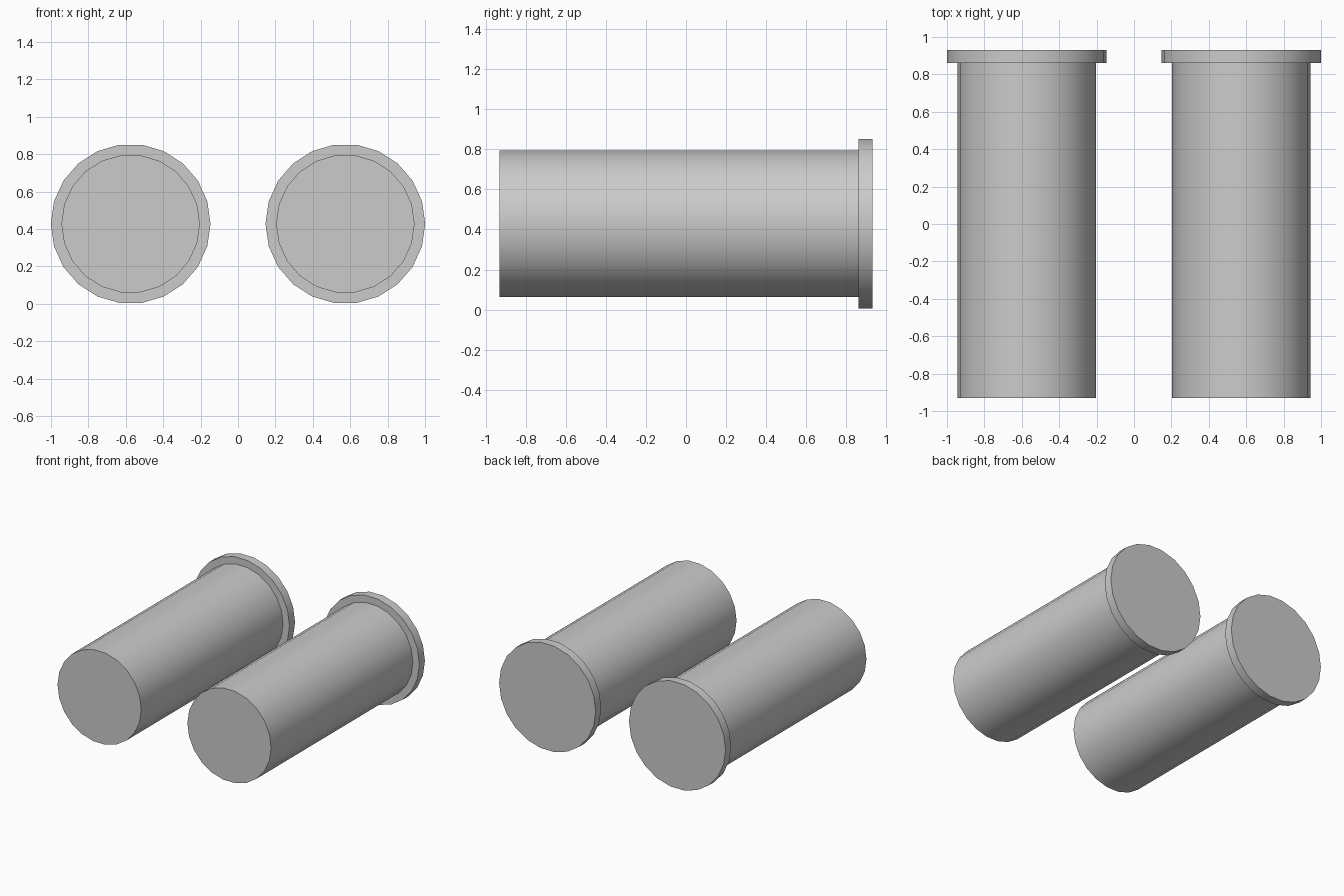
import bpy, bmesh, math
from mathutils import Vector

if "Cube" in bpy.data.objects:
    bpy.data.objects.remove(bpy.data.objects["Cube"])

SIDES = 22
Z = 0.428
# radius, y: plain front end, long body, wider rim at the back
PROFILE = [(0, -0.93), (0.37, -0.93), (0.37, 0.86),
           (0.427, 0.86), (0.427, 0.93), (0, 0.93)]


def lathe_y(name, profile, location):
    """Spin a profile around the y axis into a closed solid."""
    bm = bmesh.new()
    verts = [bm.verts.new((r, y, 0)) for r, y in profile]
    edges = [bm.edges.new(pair) for pair in zip(verts, verts[1:])]
    bmesh.ops.spin(bm, geom=verts + edges, cent=(0, 0, 0), axis=(0, 1, 0),
                   angle=math.tau, steps=SIDES)
    bmesh.ops.remove_doubles(bm, verts=bm.verts, dist=1e-4)
    # Merge the end fans into flat caps
    hubs = [v for v in bm.verts if Vector((v.co.x, 0, v.co.z)).length < 1e-4]
    bmesh.ops.dissolve_verts(bm, verts=hubs)
    bmesh.ops.recalc_face_normals(bm, faces=bm.faces)
    mesh = bpy.data.meshes.new(name)
    bm.to_mesh(mesh)
    bm.free()
    obj = bpy.data.objects.new(name, mesh)
    obj.location = location
    bpy.context.collection.objects.link(obj)
    bpy.ops.object.select_all(action='DESELECT')
    obj.select_set(True)
    bpy.context.view_layer.objects.active = obj
    bpy.ops.object.shade_smooth_by_angle(angle=math.radians(30))
    return obj


# Matching pair of rimmed cylinders
for side, x in (("left", -0.574), ("right", 0.574)):
    lathe_y(f"rimmed_cylinder_{side}", PROFILE, (x, 0, Z))
